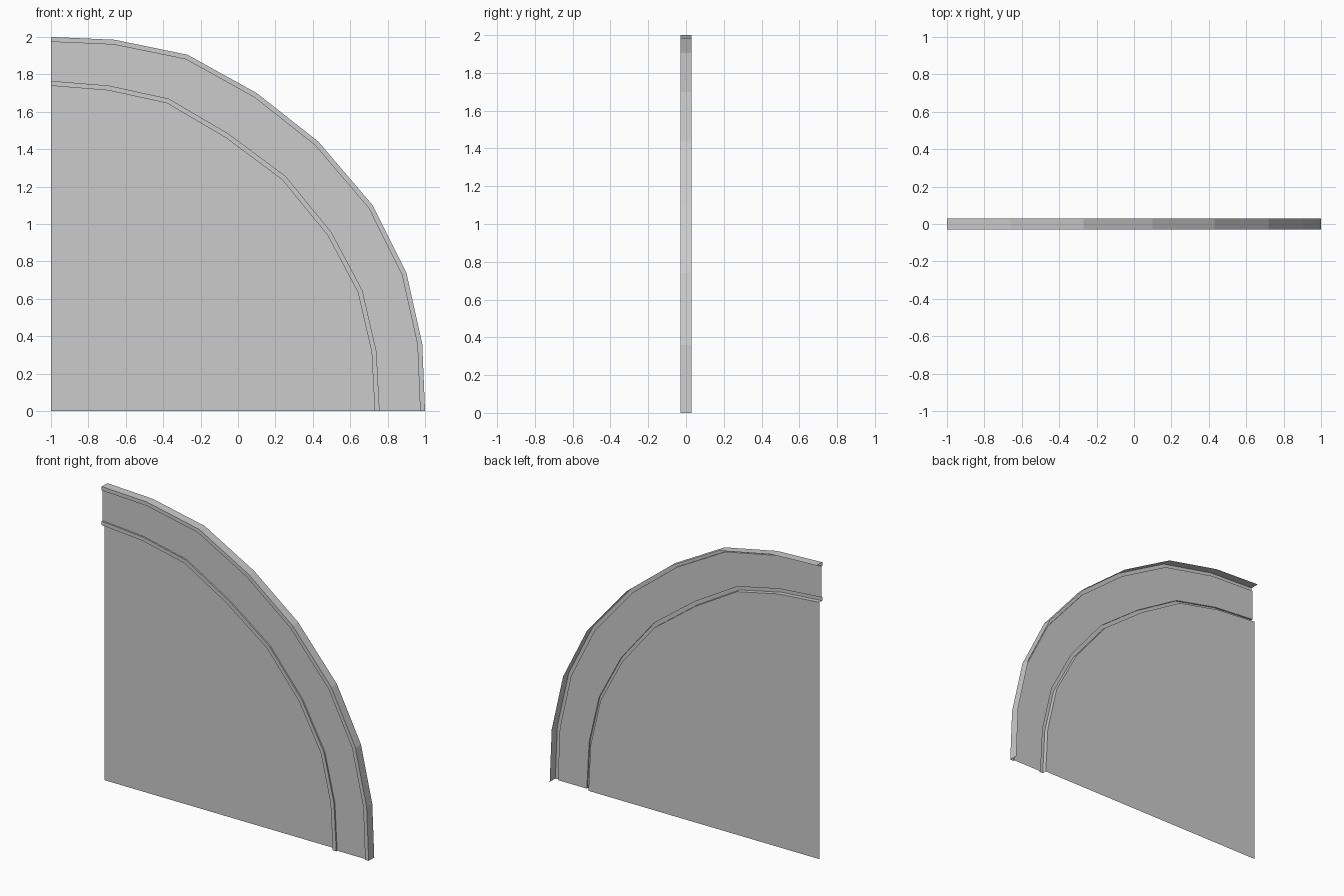
import bpy, bmesh
from mathutils import Vector

if "Cube" in bpy.data.objects:
    bpy.data.objects.remove(bpy.data.objects["Cube"])

# Arc outlines in the front plane (x, z), from the top left to the bottom right
RIM = [(-1, 2), (-.66, 1.985), (-.27, 1.905), (.10, 1.70), (.43, 1.44),
       (.72, 1.10), (.90, .74), (.985, .36), (1, 0)]
RIB = [(-1, 1.765), (-.69, 1.74), (-.37, 1.67), (-.05, 1.482), (.255, 1.255),
       (.50, .955), (.665, .645), (.74, .32), (.757, 0)]
FRONT, BAND, SHEET, BACK = -.03, -.02, 0, .03


def inset(pts, d):
    """Offset an arc inwards, keeping its ends on the straight sides."""
    p = [Vector(q) for q in pts]
    out = []
    for i, q in enumerate(p):
        t = (p[min(i + 1, len(p) - 1)] - p[max(i - 1, 0)]).normalized()
        out.append(q + Vector((t.y, -t.x)) * -abs(d))
    out[0] = p[0] + Vector((0, -d))
    out[-1] = p[-1] + Vector((-d, 0))
    return [tuple(q) for q in out]


def make(name, build):
    bm = bmesh.new()
    build(bm)
    bmesh.ops.remove_doubles(bm, verts=bm.verts, dist=1e-5)
    me = bpy.data.meshes.new(name)
    bm.to_mesh(me)
    bm.free()
    ob = bpy.data.objects.new(name, me)
    bpy.context.collection.objects.link(ob)


def sweep(name, rails):
    """Skin a sheet through successive (arc, y) rails, outermost first."""
    def build(bm):
        rows = [[bm.verts.new((x, y, z)) for x, z in arc] for arc, y in rails]
        for a, b in zip(rows, rows[1:]):
            for i in range(len(a) - 1):
                bm.faces.new((a[i], b[i], b[i + 1], a[i + 1]))
    make(name, build)


# the inward normal of a top-left to bottom-right arc points down and left
def inner(pts, d=.026):
    r = inset(pts, d)
    mid = len(pts) // 2
    if r[mid][0] > pts[mid][0]:
        r[1:-1] = [(2 * p[0] - q[0], 2 * p[1] - q[1])
                   for p, q in zip(pts[1:-1], r[1:-1])]
    return r


rim_in, rib_in = inner(RIM), inner(RIB)

# Outer rim: full-depth flange, front lip and small step
sweep("outer_rim", [(RIM, BACK), (RIM, FRONT), (rim_in, FRONT), (rim_in, BAND)])
# Curved band between rim and rib
sweep("arched_band", [(rim_in, BAND), (RIB, BAND)])
# Raised rib with steps on both sides
sweep("raised_rib", [(RIB, BAND), (RIB, FRONT), (rib_in, FRONT), (rib_in, SHEET)])


# Flat main panel filling the corner
def panel(bm):
    corner = bm.verts.new((-1, SHEET, 0))
    v = [bm.verts.new((x, SHEET, z)) for x, z in rib_in]
    for a, b in zip(v, v[1:]):
        bm.faces.new((a, corner, b))


make("main_panel", panel)
